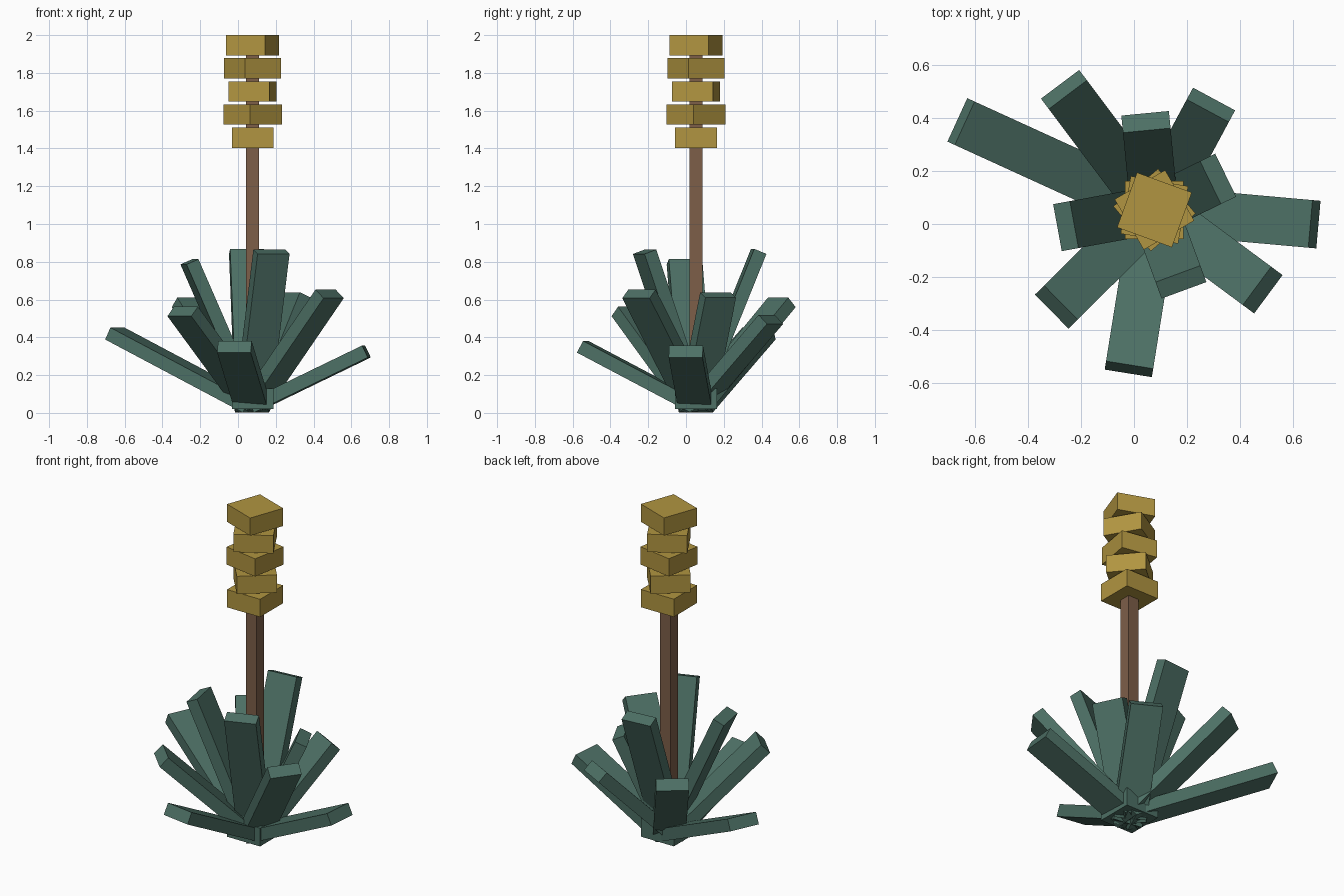
import bpy
from math import radians
from mathutils import Matrix, Vector

if "Cube" in bpy.data.objects:
    bpy.data.objects.remove(bpy.data.objects["Cube"])

CX, CY = 0.077, 0.053        # plant axis
ROOT = Vector((CX, CY, 0.033))


def material(name, rgb):
    m = bpy.data.materials.new(name)
    m.diffuse_color = (*rgb, 1.0)
    m.use_nodes = True
    m.node_tree.nodes["Principled BSDF"].inputs["Base Color"].default_value = m.diffuse_color
    return m


LEAF = material("leaf green", (0.074, 0.162, 0.130))
BARK = material("stalk brown", (0.205, 0.112, 0.066))
BLOOM = material("bloom yellow", (0.440, 0.300, 0.052))


def box(name, size, matrix, mat):
    """Box of a given size, placed with a matrix that is baked into the mesh."""
    bpy.ops.mesh.primitive_cube_add(size=1)
    ob = bpy.context.object
    ob.name = name
    ob.data.transform(matrix @ Matrix.Diagonal((*size, 1)))
    ob.data.materials.append(mat)
    return ob


def upright(name, side, z0, z1, angle, mat):
    place = Matrix.Translation((CX, CY, (z0 + z1) / 2)) @ Matrix.Rotation(radians(angle), 4, 'Z')
    return box(name, (side, side, z1 - z0), place, mat)


# Root block, stalk and the twisted stack of bloom blocks
upright("root_block", 0.22, 0.02, 0.13, 0, LEAF)
upright("stalk", 0.07, 0.03, 1.95, 0, BARK)
for i in range(5):
    z = 1.403 + 0.1225 * i
    upright(f"bloom_block_{i + 1}", 0.22, z, z + 0.107, 40 * i, BLOOM)

# Rosette of thick flat leaves, each running from the root to its tip centre
TIPS = [
    (0.680, -0.001, 0.325), (0.317, 0.170, 0.624), (0.290, 0.449, 0.495),
    (0.045, 0.385, 0.855), (-0.264, 0.507, 0.585), (-0.652, 0.386, 0.420),
    (-0.257, -0.008, 0.800), (-0.293, -0.313, 0.537), (-0.019, -0.547, 0.350),
    (0.177, -0.219, 0.853), (0.485, -0.249, 0.630),
]
for i, tip in enumerate(TIPS):
    span = Vector(tip) - ROOT
    along = span.normalized()
    side = Vector((0, 0, 1)).cross(along).normalized()
    up = along.cross(side)
    frame = Matrix((along, side, up)).transposed().to_4x4()
    place = Matrix.Translation(ROOT + span / 2) @ frame
    box(f"leaf_{i + 1}", (span.length, 0.18, 0.07), place, LEAF)
